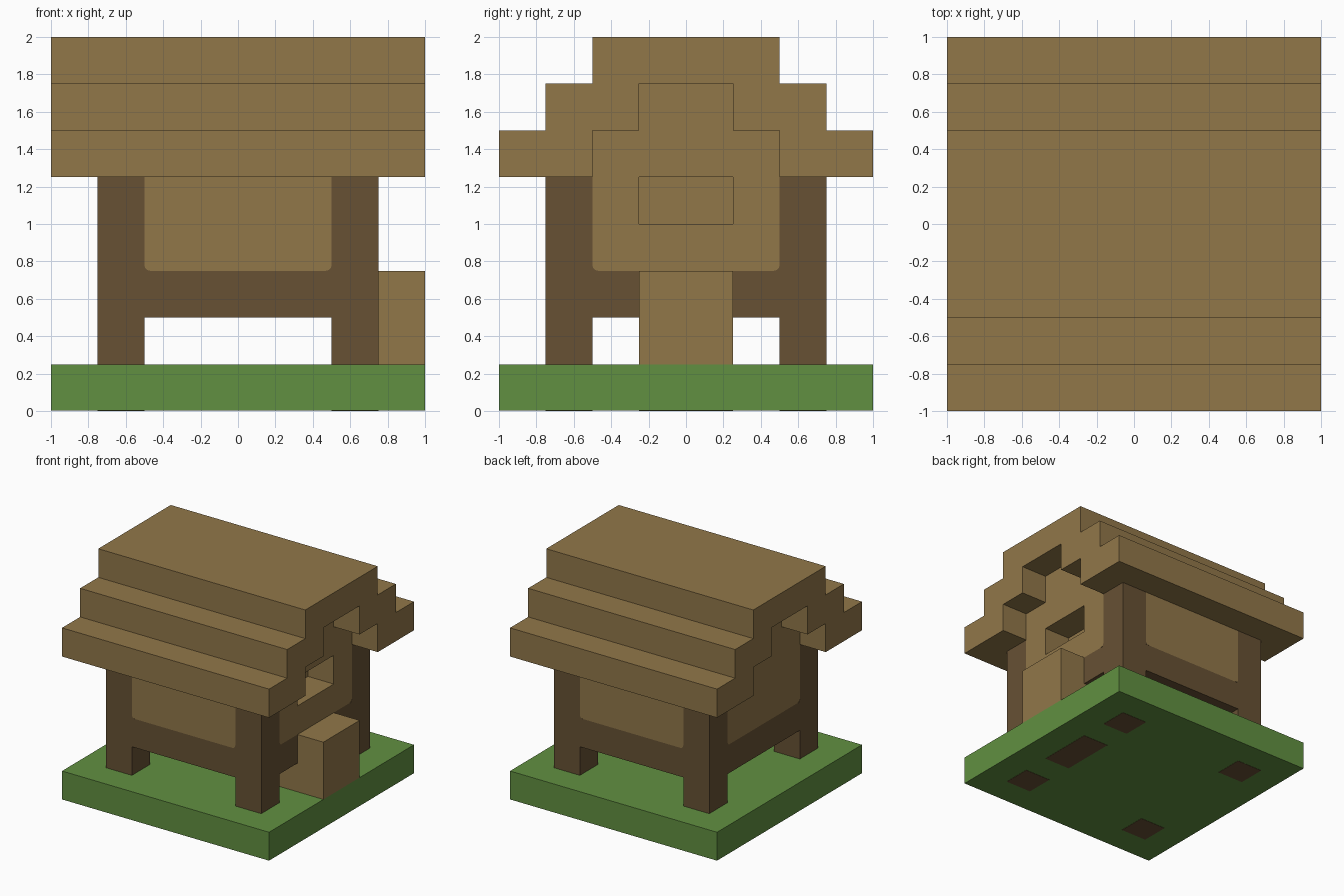
import bpy, bmesh
from math import sin, cos, pi
from mathutils import Matrix, Vector

cube = bpy.data.objects.get("Cube")
if cube:
    bpy.data.objects.remove(cube, do_unlink=True)


def material(name, rgb):
    lin = [((c / 255 + 0.055) / 1.055) ** 2.4 for c in rgb] + [1]
    mat = bpy.data.materials.new(name)
    mat.use_nodes = True
    mat.diffuse_color = lin
    mat.node_tree.nodes["Principled BSDF"].inputs["Base Color"].default_value = lin
    return mat


TAN = material("tan wood", (145, 119, 73))
BROWN = material("dark brown wood", (103, 81, 52))
GREEN = material("grass green", (97, 144, 65))


def prism(name, points, vector, mat):
    """Extrude a closed outline of 3D points along a vector."""
    bm = bmesh.new()
    face = bm.faces.new([bm.verts.new(p) for p in points])
    moved = bmesh.ops.extrude_face_region(bm, geom=[face])["geom"]
    bmesh.ops.translate(bm, vec=vector,
                        verts=[g for g in moved if isinstance(g, bmesh.types.BMVert)])
    bmesh.ops.recalc_face_normals(bm, faces=bm.faces)
    mesh = bpy.data.meshes.new(name)
    bm.to_mesh(mesh)
    bm.free()
    mesh.materials.append(mat)
    obj = bpy.data.objects.new(name, mesh)
    bpy.context.collection.objects.link(obj)
    return obj


def box(name, x0, x1, y0, y1, z0, z1, mat):
    base = [(x0, y0, z0), (x1, y0, z0), (x1, y1, z0), (x0, y1, z0)]
    return prism(name, base, (0, 0, z1 - z0), mat)


def mirrored(half, x):
    """Mirror a (y, z) half outline and place it at x."""
    full = half + [(-y, z) for y, z in reversed(half)]
    return [(x, y, z) for y, z in full]


# Grass base, with the foot marks set in its underside
SKIN = 0.002
box("grass_base", -1, 1, -1, 1, SKIN, 0.25, GREEN)
box("step_mark", 0.5, 0.75, -0.25, 0.25, 0, SKIN, BROWN)

# Corner posts and the rail frame
for sx, xname in ((1, "left"), (-1, "right")):
    for sy, yname in ((1, "back"), (-1, "front")):
        xs = sorted((sx * 0.5, sx * 0.75))
        ys = sorted((sy * 0.5, sy * 0.75))
        box(f"{yname}_{xname}_post", *xs, *ys, 0.25, 1.25, BROWN)
        box(f"{yname}_{xname}_mark", *xs, *ys, 0, SKIN, BROWN)
box("rail_frame", -0.75, 0.75, -0.75, 0.75, 0.5, 0.75, BROWN)

# Front and back wall panels
box("front_panel", -0.5, 0.5, -0.75, -0.5, 0.75, 1.25, TAN)
box("back_panel", -0.5, 0.5, 0.5, 0.75, 0.75, 1.25, TAN)

# Core with stepped gables, and a window recess cut in one end
gable = [(0.5, 0.75), (0.5, 1.5), (0.25, 1.5), (0.25, 1.75)]
core = prism("gable_walls", mirrored(gable, -0.75), (1.5, 0, 0), TAN)
cutter = box("window_cutter", 0.5, 0.8, -0.25, 0.25, 1, 1.25, TAN)
cutter.hide_render = True
cut = core.modifiers.new("window", "BOOLEAN")
cut.operation = "DIFFERENCE"
cut.solver = "EXACT"
cut.object = cutter
bpy.context.view_layer.objects.active = core
bpy.ops.object.modifier_apply(modifier=cut.name)
bpy.data.objects.remove(cutter, do_unlink=True)

# Dark fillets that round the lower corners of each panel
R = 0.03
for side in range(4):
    turn = Matrix.Rotation(side * pi / 2, 3, "Z")
    for s in (-1, 1):
        arc = [(0.5 - R + R * cos(a), 0.75 + R - R * sin(a))
               for a in (i * pi / 8 for i in range(5))]
        outline = [(0.5, 0.75)] + arc
        points = [turn @ Vector((s * x, -0.75, z)) for x, z in outline]
        prism(f"panel_corner_{side}_{'a' if s < 0 else 'b'}", points,
              turn @ Vector((0, -SKIN, 0)), BROWN)

# Stepped roof
roof = [(0.25, 1.75), (0.25, 1.5), (0.5, 1.5), (0.5, 1.25), (1, 1.25),
        (1, 1.5), (0.75, 1.5), (0.75, 1.75), (0.5, 1.75), (0.5, 2)]
prism("stepped_roof", mirrored(roof, -1), (2, 0, 0), TAN)

# Entrance block, running back under the wall
box("entrance_step", 0.75, 1, -0.25, 0.25, 0.25, 0.75, TAN)
box("step_support", 0.5, 0.75, -0.25, 0.25, 0.25, 0.5, TAN)
